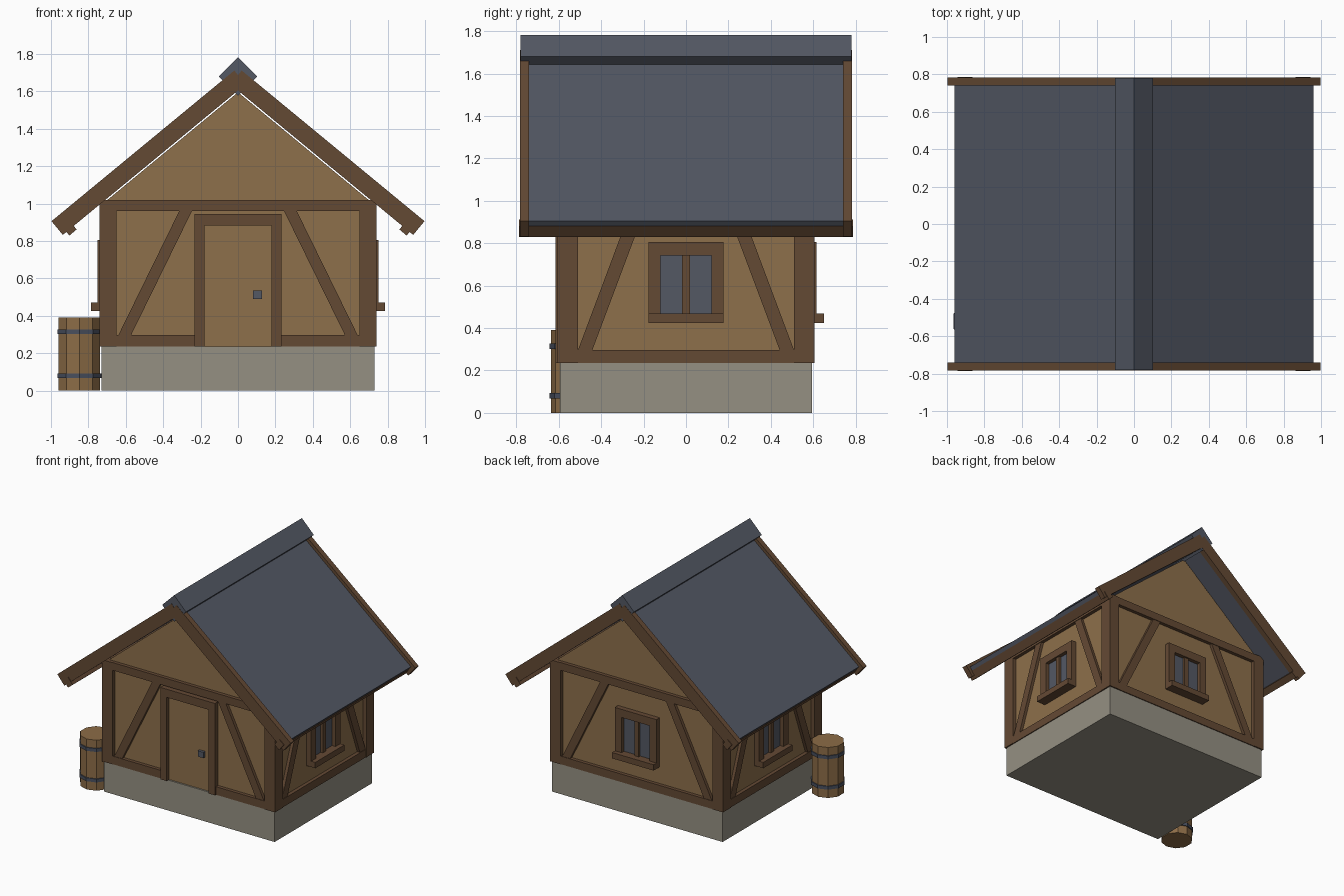
import bpy, bmesh, math
from mathutils import Matrix

if "Cube" in bpy.data.objects:
    bpy.data.objects.remove(bpy.data.objects["Cube"])


def material(name, rgb):
    m = bpy.data.materials.new(name)
    m.diffuse_color = (*rgb, 1)
    m.use_nodes = True
    m.node_tree.nodes["Principled BSDF"].inputs["Base Color"].default_value = m.diffuse_color
    return m


PLASTER = material("tan_plaster", (0.270, 0.160, 0.070))
TIMBER = material("dark_timber", (0.127, 0.067, 0.034))
STONE = material("grey_stone", (0.300, 0.280, 0.225))
SLATE = material("blue_slate", (0.087, 0.098, 0.127))
BARREL = material("barrel_wood", (0.265, 0.150, 0.062))
IRON = material("dark_iron", (0.066, 0.078, 0.112))


def prism(name, pts, y0, y1, mat, turn=0.0):
    """Extrude an xz outline from y0 to y1, then turn it about z."""
    bm = bmesh.new()
    face = bm.faces.new([bm.verts.new((x, y0, z)) for x, z in pts])
    new = bmesh.ops.extrude_face_region(bm, geom=[face])["geom"]
    bmesh.ops.translate(bm, vec=(0, y1 - y0, 0),
                        verts=[g for g in new if isinstance(g, bmesh.types.BMVert)])
    bmesh.ops.recalc_face_normals(bm, faces=bm.faces)
    bm.transform(Matrix.Rotation(turn, 4, 'Z'))
    return finish(name, bm, mat)


def finish(name, bm, mat):
    me = bpy.data.meshes.new(name)
    bm.to_mesh(me)
    bm.free()
    me.materials.append(mat)
    ob = bpy.data.objects.new(name, me)
    bpy.context.collection.objects.link(ob)
    return ob


def block(name, x0, x1, z0, z1, y0, y1, mat, turn=0.0):
    return prism(name, [(x0, z0), (x1, z0), (x1, z1), (x0, z1)], y0, y1, mat, turn)


# Foundation and plastered body with gables
WX, WY = 0.74, 0.605
BASE, EAVE = 0.235, 1.02
block("foundation", -0.73, 0.73, 0, BASE, -0.595, 0.595, STONE)
prism("plaster_walls", [(-0.71, BASE - 0.01), (0.71, BASE - 0.01), (0.71, 1.01),
                        (0, 1.595), (-0.71, 1.01)], -0.575, 0.575, PLASTER)

# Corner posts
for sx in (-1, 1):
    for sy in (-1, 1):
        block("corner_post", *sorted((sx * 0.65, sx * WX)), BASE, EAVE,
              *sorted((sy * 0.51, sy * WY)), TIMBER)


def window(d, turn):
    block("window_glass", -0.13, 0.13, 0.46, 0.75, -d + 0.02, -d + 0.05, SLATE, turn)
    for s in (-1, 1):
        block("window_jamb", *sorted((s * 0.12, s * 0.178)), 0.45, 0.805,
              -d - 0.01, -d + 0.05, TIMBER, turn)
    block("window_head", -0.12, 0.12, 0.742, 0.805, -d - 0.01, -d + 0.05, TIMBER, turn)
    block("window_mullion", -0.018, 0.018, 0.46, 0.75, -d + 0.002, -d + 0.05, TIMBER, turn)
    block("window_sill", -0.178, 0.178, 0.425, 0.47, -d - 0.045, -d + 0.05, TIMBER, turn)


def door(d):
    block("door_panel", -0.18, 0.18, BASE, 0.885, -d + 0.022, -d + 0.05, PLASTER)
    for s in (-1, 1):
        block("door_jamb", *sorted((s * 0.18, s * 0.233)), BASE, 0.945,
              -d - 0.01, -d + 0.05, TIMBER)
    block("door_head", -0.18, 0.18, 0.882, 0.945, -d - 0.01, -d + 0.05, TIMBER)
    block("door_knob", 0.08, 0.127, 0.49, 0.535, -d, -d + 0.03, SLATE)


# Timber framing of the four walls: front, right, back, left
for i in range(4):
    turn = i * math.pi / 2
    if i % 2 == 0:
        w, d, foot, top = 0.65, WY, 0.609, 0.278
    else:
        w, d, foot, top = 0.51, WX, 0.478, 0.225
    y0, y1 = -d + 0.003, -d + 0.05
    block("top_beam", -w, w, 0.96, EAVE, y0, y1, TIMBER, turn)
    if i == 0:
        block("sill_beam", -w, -0.2, BASE, 0.297, y0, y1, TIMBER, turn)
        block("sill_beam", 0.2, w, BASE, 0.297, y0, y1, TIMBER, turn)
    else:
        block("sill_beam", -w, w, BASE, 0.297, y0, y1, TIMBER, turn)
    for s in (-1, 1):
        prism("diagonal_brace", [(s * (foot - 0.034), 0.29), (s * (foot + 0.034), 0.29),
                                 (s * (top + 0.034), 0.965), (s * (top - 0.034), 0.965)],
              y0 + 0.004, y1, TIMBER, turn)
    if i == 0:
        door(d)
    else:
        window(d, turn)

# Roof: strips laid along the slope, measured from a top line
PITCH = math.radians(39.5)
TAN, SIN, COS = math.tan(PITCH), math.sin(PITCH), math.cos(PITCH)


def strip(side, apex, x_in, x_out, thick):
    a = (x_in, apex - TAN * x_in)
    b = (x_out, apex - TAN * x_out)
    pts = [a, b, (b[0] - thick * SIN, b[1] - thick * COS),
           (a[0] - thick * SIN, a[1] - thick * COS)]
    return [(side * x, z) for x, z in pts]


for s in (-1, 1):
    prism("roof_slab", strip(s, 1.697, 0.03, 0.96, 0.07), -0.745, 0.745, SLATE)
    for sy in (-1, 1):
        prism("barge_board", strip(s, 1.728, 0.02, 0.997, 0.095),
              *sorted((sy * 0.74, sy * 0.782)), TIMBER)
    prism("eave_beam", strip(s, 1.657, 0.904, 0.943, 0.065), -0.787, 0.787, TIMBER)

# Ridge beam set on edge
R, RZ = 0.102, 1.68
prism("ridge_cap", [(-R, RZ), (0, RZ - R), (R, RZ), (0, RZ + R)], -0.78, 0.78, SLATE)


# Barrel with two hoops
def drum(name, r, z0, z1, mat):
    bm = bmesh.new()
    bmesh.ops.create_cone(bm, cap_ends=True, segments=10, radius1=r, radius2=r, depth=z1 - z0)
    bmesh.ops.translate(bm, vec=(-0.848, -0.52, (z0 + z1) / 2), verts=bm.verts)
    bm.transform(Matrix.Identity(4))
    return finish(name, bm, mat)


drum("barrel", 0.117, 0, 0.39, BARREL)
for z in (0.08, 0.315):
    drum("barrel_hoop", 0.124, z - 0.013, z + 0.013, IRON)
